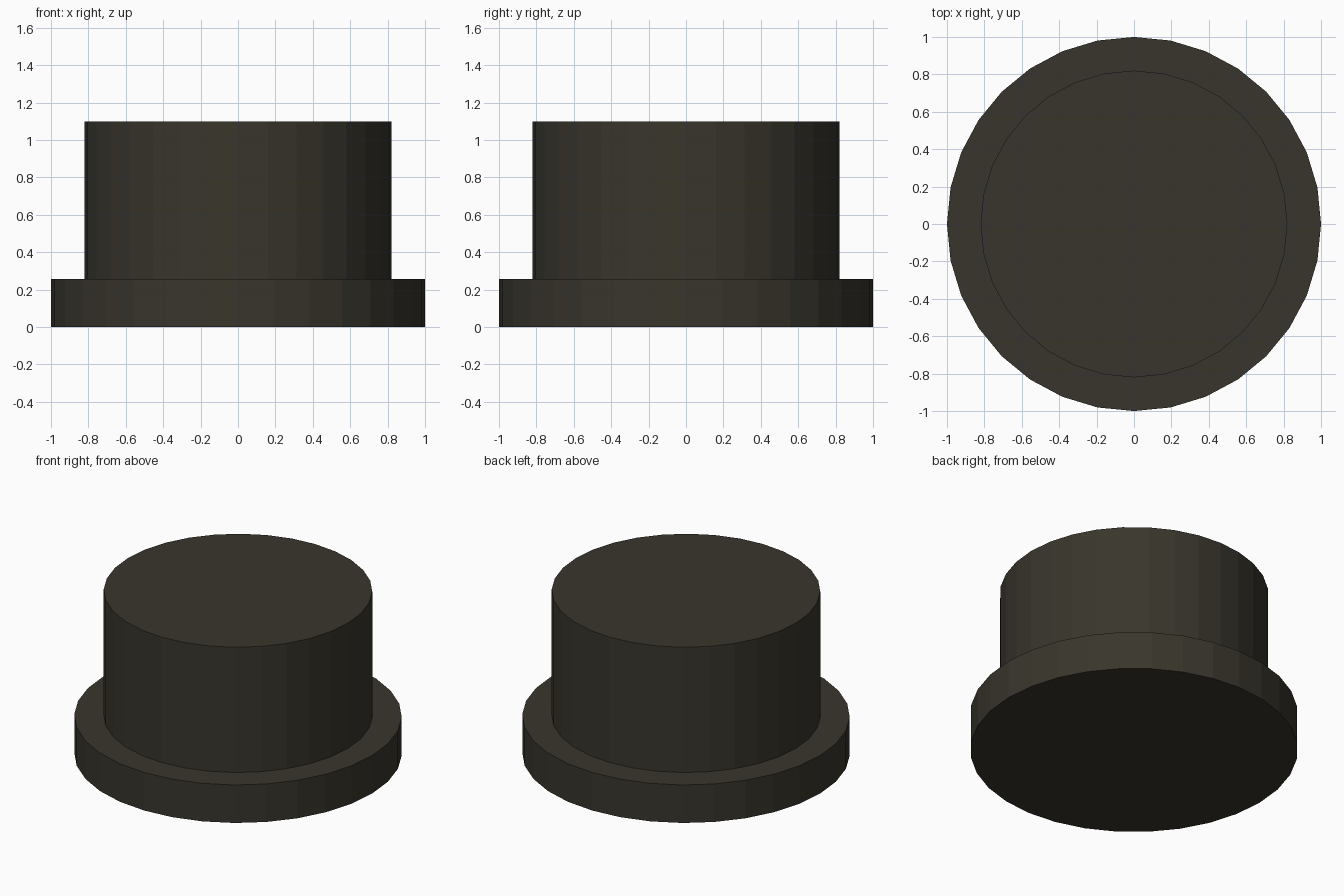
import bpy

if "Cube" in bpy.data.objects:
    bpy.data.objects.remove(bpy.data.objects["Cube"])

SIDES = 32

# Dark olive-black finish
mat = bpy.data.materials.new("dark_finish")
mat.diffuse_color = (0.04, 0.036, 0.025, 1)
mat.use_nodes = True
mat.node_tree.nodes["Principled BSDF"].inputs["Base Color"].default_value = mat.diffuse_color


def disc(name, radius, z0, z1):
    bpy.ops.mesh.primitive_cylinder_add(vertices=SIDES, radius=radius, depth=z1 - z0,
                                        location=(0, 0, (z0 + z1) / 2))
    obj = bpy.context.object
    obj.name = name
    obj.data.materials.append(mat)
    return obj


# Wide flange at the bottom
disc("base_flange", 1.0, 0.0, 0.256)

# Narrower drum standing on the flange
disc("upper_drum", 0.82, 0.256, 1.10)
